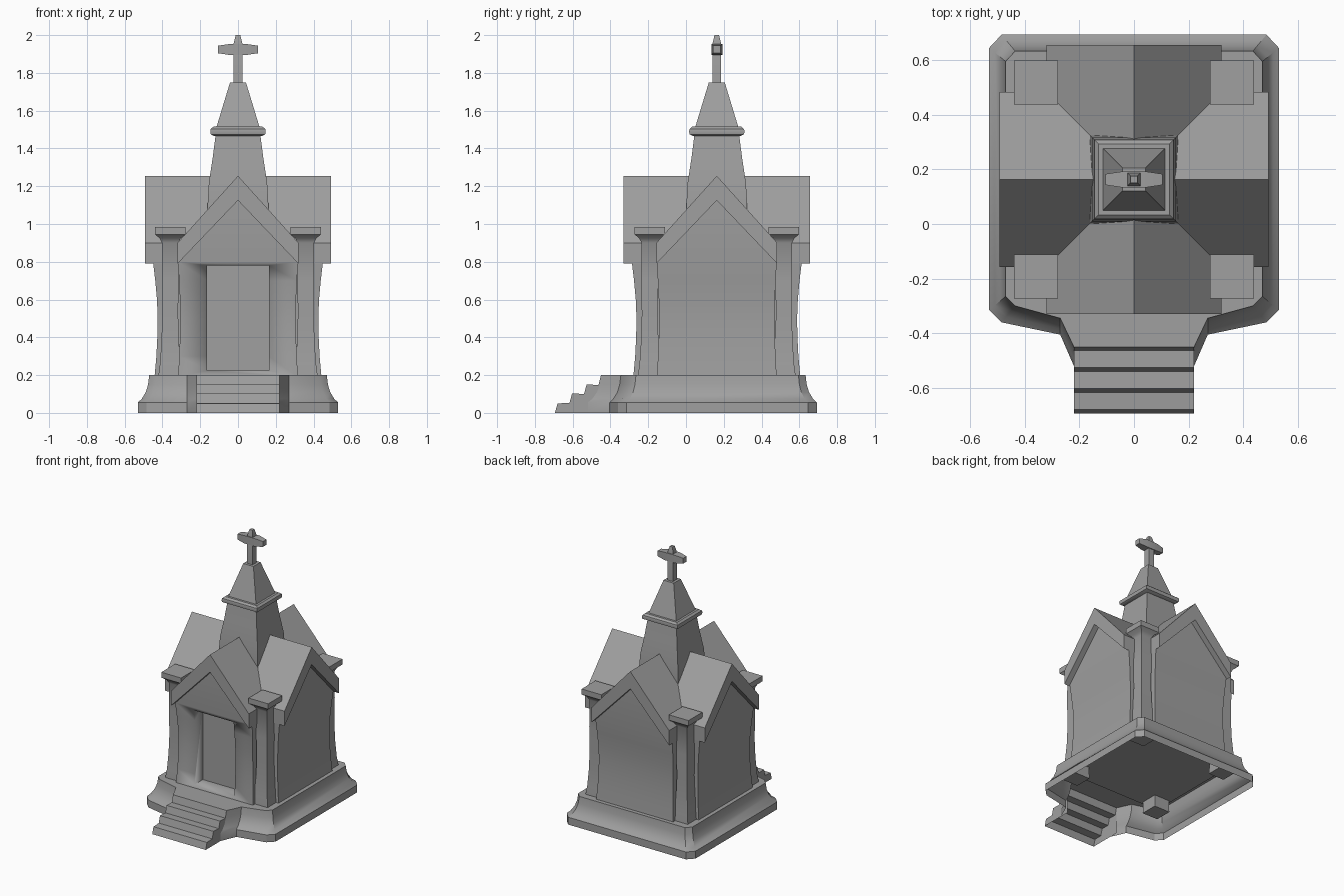
import bpy, bmesh, math
from mathutils import Vector, Matrix

if "Cube" in bpy.data.objects:
    bpy.data.objects.remove(bpy.data.objects["Cube"], do_unlink=True)

CY = 0.163  # depth of the building's centre

stone = bpy.data.materials.new("grey stone")
stone.use_nodes = True
GREY = (0.35, 0.35, 0.35, 1)
stone.diffuse_color = GREY
stone.node_tree.nodes["Principled BSDF"].inputs["Base Color"].default_value = GREY


def finish(name, bm):
    """Turn a bmesh into a shaded object."""
    bmesh.ops.remove_doubles(bm, verts=bm.verts, dist=0.0001)
    bmesh.ops.recalc_face_normals(bm, faces=bm.faces)
    mesh = bpy.data.meshes.new(name)
    bm.to_mesh(mesh)
    bm.free()
    mesh.materials.append(stone)
    ob = bpy.data.objects.new(name, mesh)
    bpy.context.collection.objects.link(ob)
    bpy.ops.object.select_all(action="DESELECT")
    ob.select_set(True)
    bpy.context.view_layer.objects.active = ob
    bpy.ops.object.shade_smooth_by_angle(angle=math.radians(30))
    return ob


def loft(rings, bottom=True, skip=()):
    """Skin equal-length rings; skip lists the side strips to leave open."""
    bm = bmesh.new()
    loops = [[bm.verts.new(p) for p in ring] for ring in rings]
    n = len(loops[0])
    for low, high in zip(loops, loops[1:]):
        for i in range(n):
            if i not in skip:
                j = (i + 1) % n
                bm.faces.new((low[i], low[j], high[j], high[i]))
    if bottom:
        bm.faces.new(loops[0][::-1])
    bm.faces.new(loops[-1])
    return bm


def rect(cx, cy, w, d, z):
    return [(cx - w, cy - d, z), (cx + w, cy - d, z), (cx + w, cy + d, z), (cx - w, cy + d, z)]


def square_tower(name, cx, cy, profile):
    """Four-sided body from (height, half width) pairs."""
    return finish(name, loft([rect(cx, cy, r, r, z) for z, r in profile]))


def extrude_x(profile, half):
    """Extrude a (y, z) profile along x."""
    return loft([[(x, y, z) for y, z in profile] for x in (-half, half)])


# Flared plinth, open underneath and open behind the steps
foot = [(.22, -.52), (.27, -.405), (.485, -.36), (.53, -.315), (.53, .645), (.485, .693)]
lip = [(.22, -.45), (.27, -.345), (.435, -.30), (.47, -.265), (.47, .595), (.435, .633)]
rings = []
for z, t in [(0, 0), (.055, 0), (.075, .35), (.11, .7), (.15, .9), (.2, 1)]:
    half = [Vector(a).lerp(Vector(b), t) for a, b in zip(foot, lip)]
    rings.append([(p.x, p.y, z) for p in half] + [(-p.x, p.y, z) for p in reversed(half)])
finish("plinth", loft(rings, bottom=False, skip=(len(rings[0]) - 1,)))

# Front steps with leaning risers, open underneath
steps = [(-.45, 0)]
for i, z in enumerate((0, .053, .1, .148)):
    y = -.694 + i * .077
    steps += [(y, z), (y + .014, z + .05)]
steps[-1] = (-.45, .2)
bm = extrude_x(steps, .22)
hidden = [f for f in bm.faces if all(v.co.z < .001 for v in f.verts)
          or all(v.co.y > -.451 for v in f.verts)]
bmesh.ops.delete(bm, geom=hidden, context="FACES")
finish("front_steps", bm)

# Crossing wings: waisted walls and chevron roofs
wall_levels = [(.19, .317, .442), (.3, .311, .432), (.4, .307, .427), (.5, .305, .425),
               (.6, .307, .429), (.7, .312, .438), (.8, .317, .45), (1.135, 0, .45)]
chevron = [(-.32, .79), (0, 1.125), (.32, .79), (.32, .9), (0, 1.255), (-.32, .9)]
walls = []
for name, angle in (("front_back", 0), ("side", math.pi / 2)):
    place = Matrix.Translation((0, CY, 0)) @ Matrix.Rotation(angle, 4, "Z")
    bm = loft([rect(0, 0, w, d, z) for z, w, d in wall_levels])
    bmesh.ops.dissolve_degenerate(bm, edges=bm.edges, dist=0.0001)
    bm.transform(place)
    walls.append(finish(name + "_walls", bm))
    bm = extrude_x(chevron, .493)
    bm.transform(place @ Matrix.Rotation(math.pi / 2, 4, "Z"))
    finish(name + "_roof", bm)

# Recessed doorway cut into both wings
cutter = finish("door_cutter", loft([rect(0, -.33, .163, .15, z) for z in (.225, .78)]))
cutter.hide_render = True
cut = walls[0].modifiers.new("doorway", "BOOLEAN")
cut.operation = "DIFFERENCE"
cut.solver = "EXACT"
cut.object = cutter
bpy.context.view_layer.objects.active = walls[0]
bpy.ops.object.modifier_apply(modifier=cut.name)
bpy.data.objects.remove(cutter, do_unlink=True)

# Corner pillars with flared caps
pillar = [(.1, .065), (.2, .062), (.26, .054), (.38, .046), (.52, .042), (.7, .044), (.9, .043),
          (.925, .056), (.945, .081), (.985, .081)]
for sx, side in ((-1, "right"), (1, "left")):
    for sy, end in ((-1, "front"), (1, "back")):
        square_tower(f"{end}_{side}_pillar", sx * .359, CY + sy * .355, pillar)

# Steeple
square_tower("tower", 0, CY, [(1, .162), (1.1, .161), (1.22, .154), (1.35, .134), (1.475, .118)])
square_tower("tower_collar", 0, CY, [(1.465, .125), (1.475, .144), (1.49, .147), (1.503, .144),
                                     (1.515, .13)])
square_tower("spire", 0, CY, [(1.51, .115), (1.75, .042)])

# Cross on top
square_tower("cross_post", 0, CY, [(1.74, .023), (1.955, .023), (2.0, .012)])
arm_ring = [(-.105, .02), (-.045, .029), (.045, .029), (.105, .02)]
finish("cross_arms", loft([[(x, CY + y, 1.924 + z) for x, y, z in
                            ((x, -r, -r), (x, r, -r), (x, r, r), (x, -r, r))]
                           for x, r in arm_ring]))
